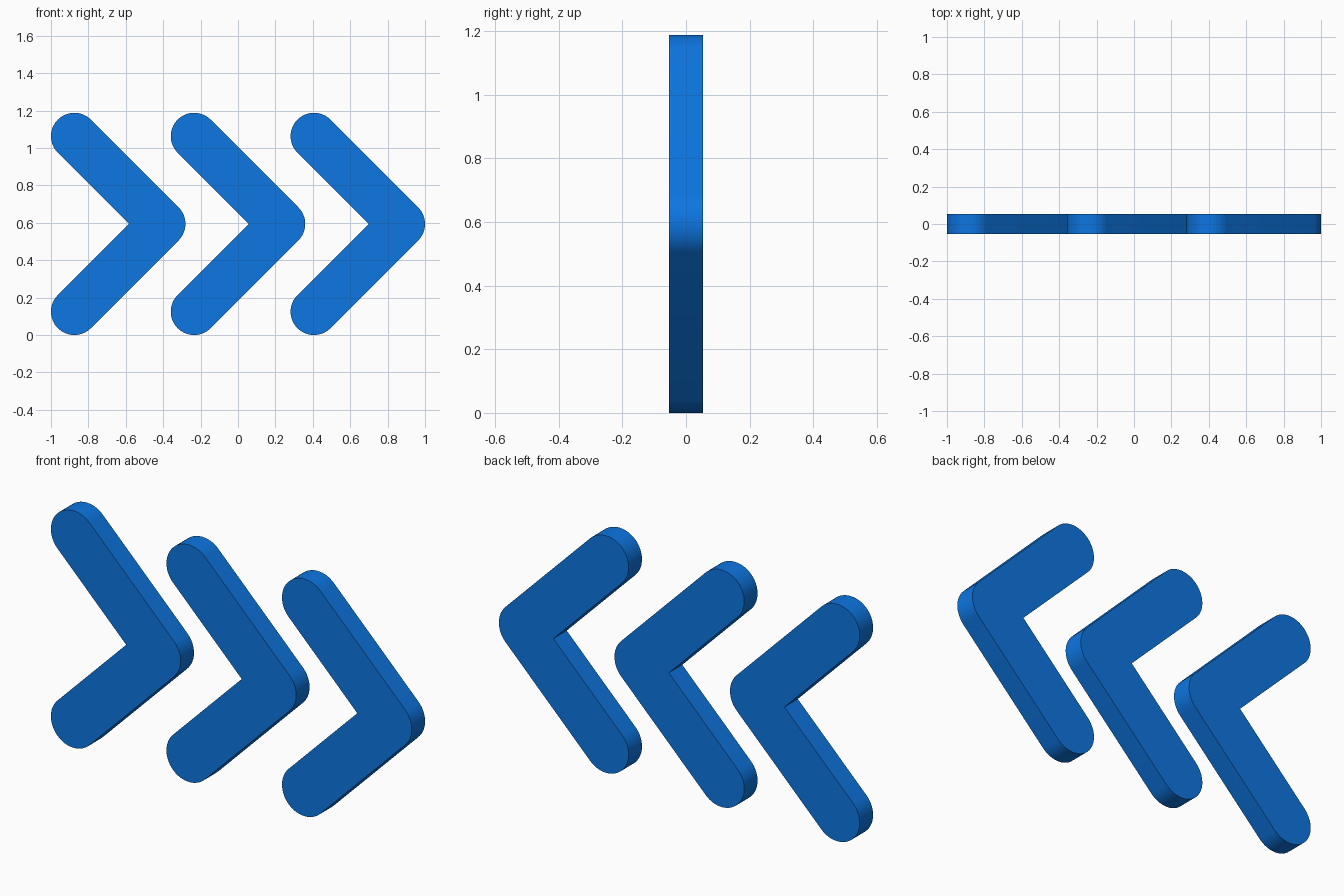
import bpy, bmesh
from math import cos, sin, radians, sqrt

if "Cube" in bpy.data.objects:
    bpy.data.objects.remove(bpy.data.objects["Cube"])

R = 0.125          # half width of an arm, also the radius of its round ends
REACH = 0.469      # run of each 45 degree arm along x and z
DEPTH = 0.106
WIDTH = REACH + 2 * R
MID_Z = REACH + R

blue = bpy.data.materials.new("blue")
blue.diffuse_color = (0.004, 0.18, 0.75, 1)
blue.use_nodes = True
blue.node_tree.nodes["Principled BSDF"].inputs["Base Color"].default_value = blue.diffuse_color


def arc(cx, cz, start, end, steps):
    """Points on a rounded end, angles in degrees."""
    angles = [radians(start + (end - start) * i / steps) for i in range(steps + 1)]
    return [(cx + R * cos(a), cz + R * sin(a)) for a in angles]


def chevron(name, left):
    end_x, tip_x = left + R, left + R + REACH
    # Outline: lower end, rounded tip, upper end, sharp inner corner
    outline = arc(end_x, MID_Z - REACH, 135, 315, 32)
    outline += arc(tip_x, MID_Z, -45, 45, 16)
    outline += arc(end_x, MID_Z + REACH, 45, 225, 32)
    outline.append((tip_x - R * sqrt(2), MID_Z))

    # Extrude the outline from front to back
    bm = bmesh.new()
    face = bm.faces.new([bm.verts.new((x, -DEPTH / 2, z)) for x, z in outline])
    result = bmesh.ops.extrude_face_region(bm, geom=[face], use_keep_orig=True)
    back = [g for g in result["geom"] if isinstance(g, bmesh.types.BMVert)]
    bmesh.ops.translate(bm, verts=back, vec=(0, DEPTH, 0))
    bmesh.ops.recalc_face_normals(bm, faces=bm.faces)

    mesh = bpy.data.meshes.new(name)
    bm.to_mesh(mesh)
    bm.free()
    mesh.materials.append(blue)
    obj = bpy.data.objects.new(name, mesh)
    bpy.context.collection.objects.link(obj)

    # Smooth round ends, crisp front and back edges
    bpy.ops.object.select_all(action="DESELECT")
    obj.select_set(True)
    bpy.context.view_layer.objects.active = obj
    bpy.ops.object.shade_smooth_by_angle(angle=radians(30))


# Three equally spaced chevrons pointing right
for i, side in enumerate(("left", "middle", "right")):
    chevron(side + "_chevron", -1 + i * (2 - WIDTH) / 2)
